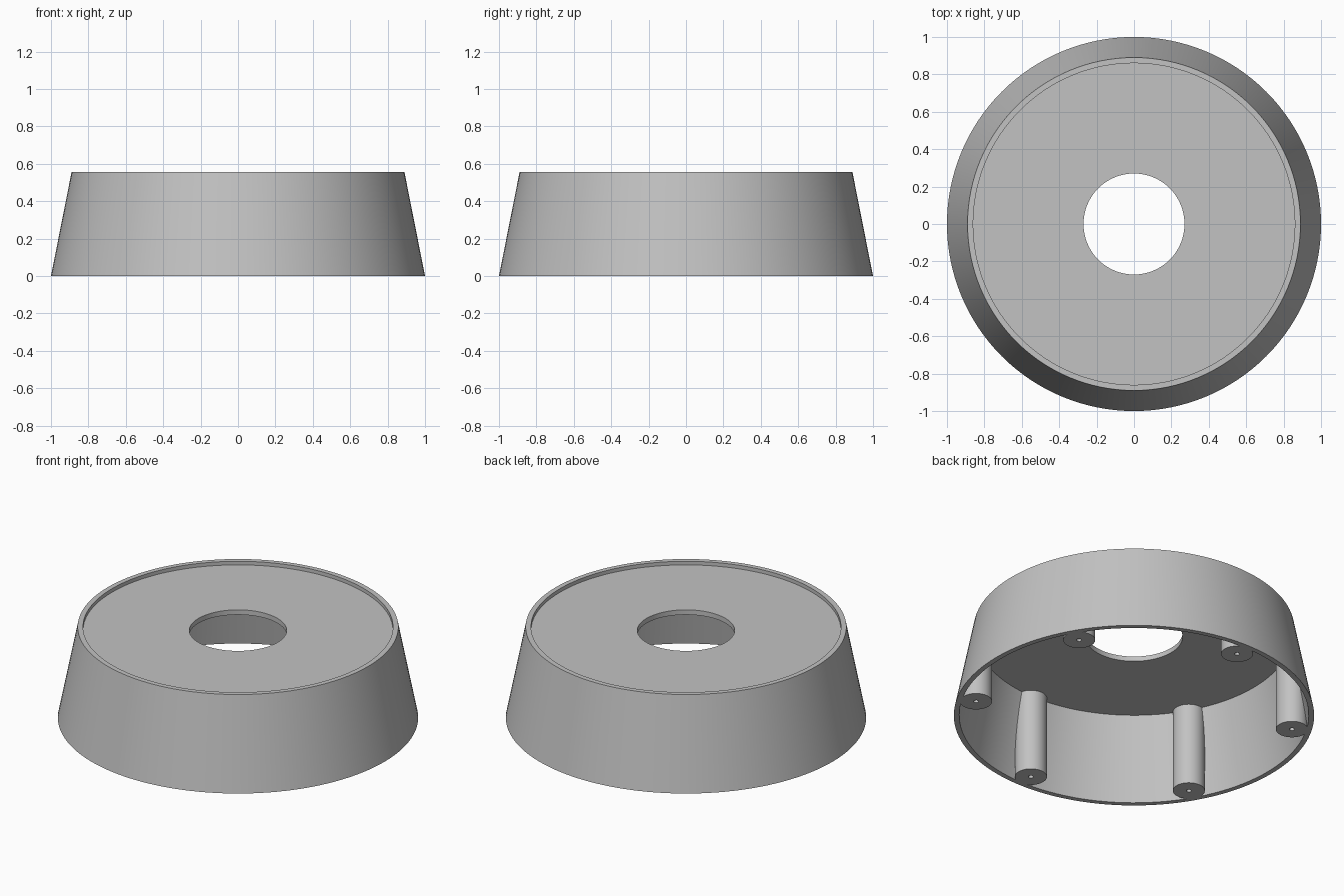
import bpy, bmesh, math
from mathutils import Matrix

HEIGHT = 0.555
BASE_R, TOP_R = 1.0, 0.89
WALL = 0.03
PLATE_LOW, PLATE_HIGH = 0.503, 0.533
HOLE_R = 0.27
POST_R, BORE_R, POST_RING = 0.089, 0.014, 0.89
POSTS = 6

cube = bpy.data.objects.get("Cube")
if cube:
    bpy.data.objects.remove(cube, do_unlink=True)

grey = bpy.data.materials.new("plain grey")
grey.use_nodes = True
colour = (0.54, 0.54, 0.54, 1)
grey.diffuse_color = colour
grey.node_tree.nodes["Principled BSDF"].inputs["Base Color"].default_value = colour


def outer_radius(z):
    """Radius of the tapered outer wall at a height."""
    return BASE_R + (TOP_R - BASE_R) * z / HEIGHT


def lathe(name, profile, segments, closed=False, place=None, limit=None):
    """Turn (radius, z) points about z, then place and optionally limit the result."""
    bm = bmesh.new()
    rings = []
    for radius, z in profile:
        turns = [2 * math.pi * i / segments for i in range(segments)]
        rings.append([bm.verts.new((radius * math.cos(a), radius * math.sin(a), z))
                      for a in turns])
    pairs = list(zip(rings, rings[1:]))
    if closed:
        pairs.append((rings[-1], rings[0]))
    else:
        bm.faces.new(rings[0])
        bm.faces.new(rings[-1])
    for low, high in pairs:
        for i in range(segments):
            j = (i + 1) % segments
            bm.faces.new((low[i], low[j], high[j], high[i]))
    if place:
        bm.transform(place)
    if limit:
        for v in bm.verts:
            reach = v.co.xy.length
            allowed = limit(v.co.z)
            if reach > allowed:
                v.co.xy = v.co.xy * (allowed / reach)
    bmesh.ops.recalc_face_normals(bm, faces=bm.faces)
    mesh = bpy.data.meshes.new(name)
    bm.to_mesh(mesh)
    bm.free()
    mesh.materials.append(grey)
    obj = bpy.data.objects.new(name, mesh)
    bpy.context.collection.objects.link(obj)
    bpy.ops.object.select_all(action="DESELECT")
    obj.select_set(True)
    bpy.context.view_layer.objects.active = obj
    bpy.ops.object.shade_smooth_by_angle(angle=math.radians(30))
    return obj


def inner_radius(z):
    return outer_radius(z) - WALL


# Tapered shell with a recessed top plate and a round central opening
lathe("housing", [
    (BASE_R, 0), (TOP_R, HEIGHT),
    (inner_radius(HEIGHT), HEIGHT), (inner_radius(HEIGHT), PLATE_HIGH),
    (HOLE_R, PLATE_HIGH), (HOLE_R, PLATE_LOW),
    (inner_radius(PLATE_LOW), PLATE_LOW), (inner_radius(0), 0),
], 128, closed=True)

# Upright screw posts, merged into the sloping wall, each with a blind bore
steps = 16
post_top = PLATE_LOW + 0.01
post_profile = [(BORE_R, 0.25), (BORE_R, 0)]
post_profile += [(POST_R, post_top * i / steps) for i in range(steps + 1)]
for n in range(POSTS):
    spin = Matrix.Rotation(math.radians(30) + 2 * math.pi * n / POSTS, 4, "Z")
    lathe(f"screw_post_{n + 1}", post_profile, 40,
          place=spin @ Matrix.Translation((POST_RING, 0, 0)),
          limit=lambda z: outer_radius(z) - WALL / 2)
